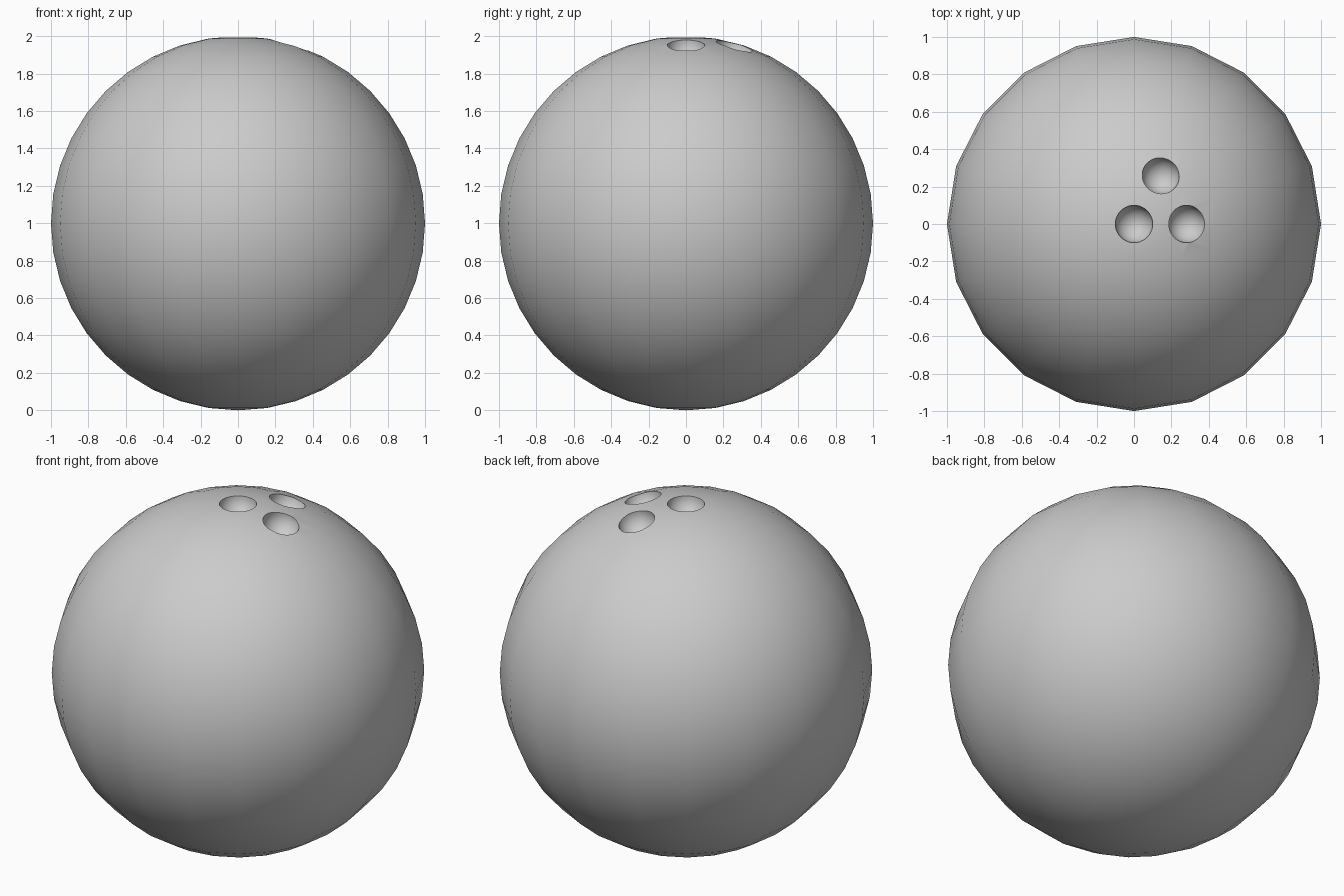
import bpy
from math import radians, sin, cos
from mathutils import Vector

if "Cube" in bpy.data.objects:
    bpy.data.objects.remove(bpy.data.objects["Cube"])

CENTRE = Vector((0, 0, 1))

# ball body
bpy.ops.mesh.primitive_uv_sphere_add(segments=20, ring_count=20, radius=1, location=CENTRE)
ball = bpy.context.object
ball.name = "ball"


# round finger hole, scooped out of the surface at a tilt and heading
def finger_hole(name, tilt, heading):
    t, h = radians(tilt), radians(heading)
    d = Vector((sin(t) * cos(h), sin(t) * sin(h), cos(t)))
    bpy.ops.mesh.primitive_uv_sphere_add(segments=40, ring_count=20, radius=0.1,
                                         location=CENTRE + d * 0.993, rotation=(0, t, h))
    cutter = bpy.context.object
    cutter.name = name
    cutter.hide_render = True
    mod = ball.modifiers.new(name, 'BOOLEAN')
    mod.operation = 'DIFFERENCE'
    mod.solver = 'EXACT'
    mod.object = cutter
    bpy.context.view_layer.objects.active = ball
    bpy.ops.object.modifier_apply(modifier=mod.name)
    bpy.data.objects.remove(cutter, do_unlink=True)


finger_hole("thumb_hole", 0, 0)
finger_hole("finger_hole_a", 16.5, 0)
finger_hole("finger_hole_b", 17.3, 61)

# smooth surface with crisp hole rims
bpy.ops.object.select_all(action='DESELECT')
ball.select_set(True)
bpy.context.view_layer.objects.active = ball
bpy.ops.object.shade_smooth_by_angle(angle=radians(35))
